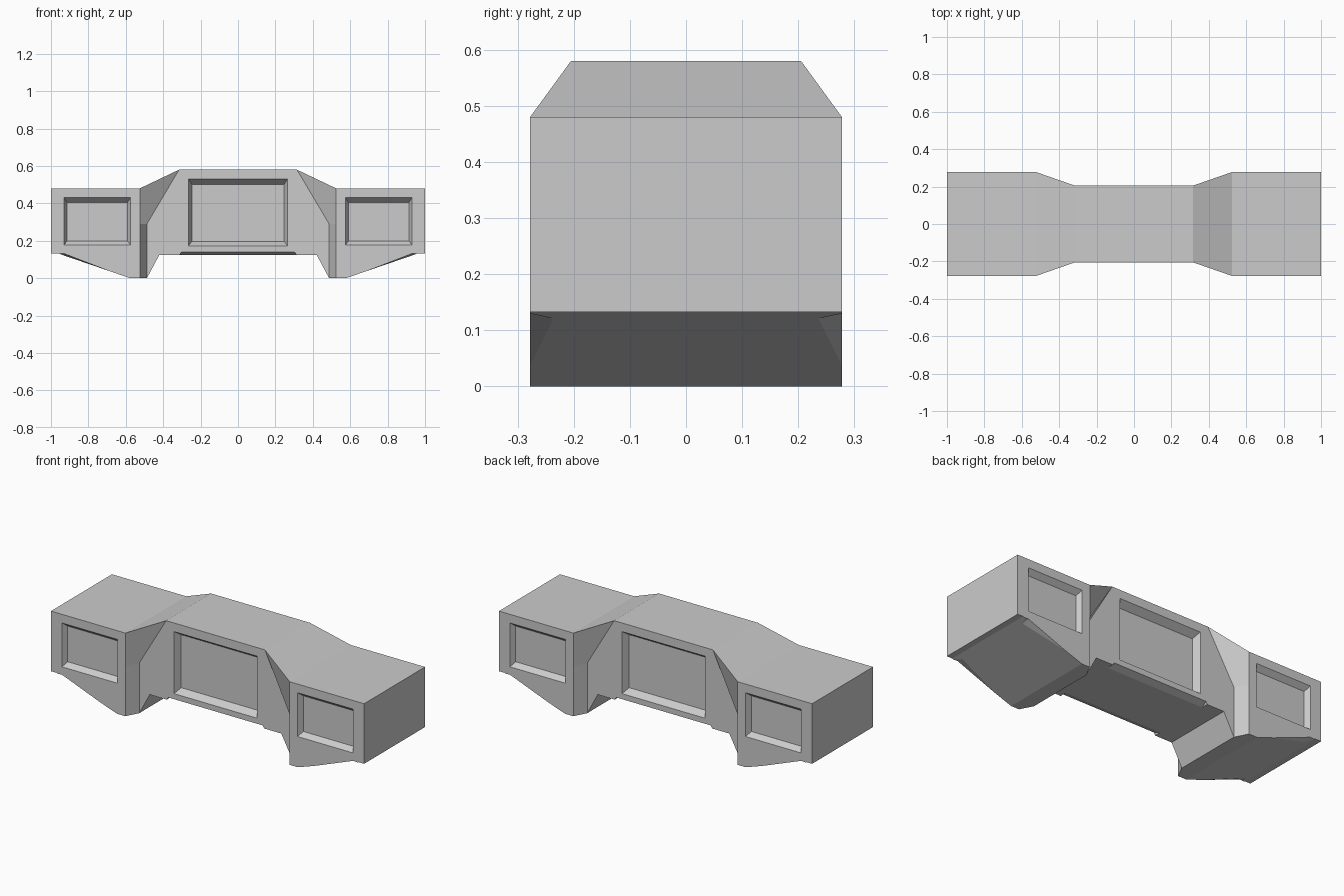
import bpy, bmesh

if "Cube" in bpy.data.objects:
    bpy.data.objects.remove(bpy.data.objects["Cube"])

D, C = 0.278, 0.205   # half depth of the side blocks and of the centre


def make_object(name, bm):
    mesh = bpy.data.meshes.new(name)
    bm.to_mesh(mesh)
    bm.free()
    obj = bpy.data.objects.new(name, mesh)
    bpy.context.collection.objects.link(obj)
    return obj


# Main body: quarter outline (x, half depth, z), repeated in four quadrants
top = [(0, C, .58), (.315, C, .58), (.525, D, .48), (1, D, .48)]
bottom = [(1, D, .133), (.965, D, .133), (.577, D, 0), (.525, D, 0),
          (.487, C, 0), (.42, C, .125), (0, C, .125)]
outline = top + bottom
k_in, k_out = (.487, C, .29), (.525, D, .29)
fronts = [
    [top[0], top[1], k_in, bottom[4], bottom[5], bottom[6]],
    [top[1], top[2], k_out, k_in],
    [k_in, k_out, bottom[3], bottom[4]],
    [top[2], top[3], bottom[0], bottom[1], bottom[2], bottom[3], k_out],
]
strips = [[a, b, (b[0], 0, b[2]), (a[0], 0, a[2])]
          for a, b in zip(outline, outline[1:])]

bm = bmesh.new()
for sx in (-1, 1):
    for sy in (-1, 1):
        for pts in fronts + strips:
            bm.faces.new([bm.verts.new((sx * x, sy * y, z)) for x, y, z in pts])
bmesh.ops.remove_doubles(bm, verts=bm.verts, dist=1e-4)
bmesh.ops.recalc_face_normals(bm, faces=bm.faces)
body = make_object("body", bm)


def hull(bm, pts, sx=1, sy=1):
    verts = [bm.verts.new((sx * x, sy * y, z)) for x, y, z in pts]
    bmesh.ops.convex_hull(bm, input=verts)


def recess(x0, x1, z0, z1, face, depth, dx, top_in, bot_in):
    """Tapered pocket, lengthened past the face so it cuts cleanly."""
    pts = []
    for t in (-0.3, 1):
        for x in (x0 + dx * t, x1 - dx * t):
            for z in (z0 + bot_in * t, z1 - top_in * t):
                pts.append((x, face - depth * t, z))
    return pts


# Recessed panels and chamfered lower edges, front and back
bm = bmesh.new()
for sy in (-1, 1):
    hull(bm, recess(-.265, .265, .172, .53, C, .04, .018, .028, .024), 1, sy)
    hull(bm, [(s * x, y, z) for s in (-1, 1) for x, y, z in
              ((.297, .225, .1475), (.318, .138, .115), (.318, .225, .115))], 1, sy)
    for sx in (-1, 1):
        hull(bm, recess(.575, .93, .177, .43, D, .03, .016, .025, .022), sx, sy)
        hull(bm, [(.967, D + .01, .132), (.93, D + .01, .134),
                  (.58, D + .01, -.001), (.93, D - .05, .119)], sx, sy)
bmesh.ops.recalc_face_normals(bm, faces=bm.faces)
cutter = make_object("recess_cutter", bm)
cutter.hide_render = True
cutter.hide_viewport = False
cutter.display_type = 'WIRE'

mod = body.modifiers.new("recesses", 'BOOLEAN')
mod.operation = 'DIFFERENCE'
mod.solver = 'EXACT'
mod.object = cutter
